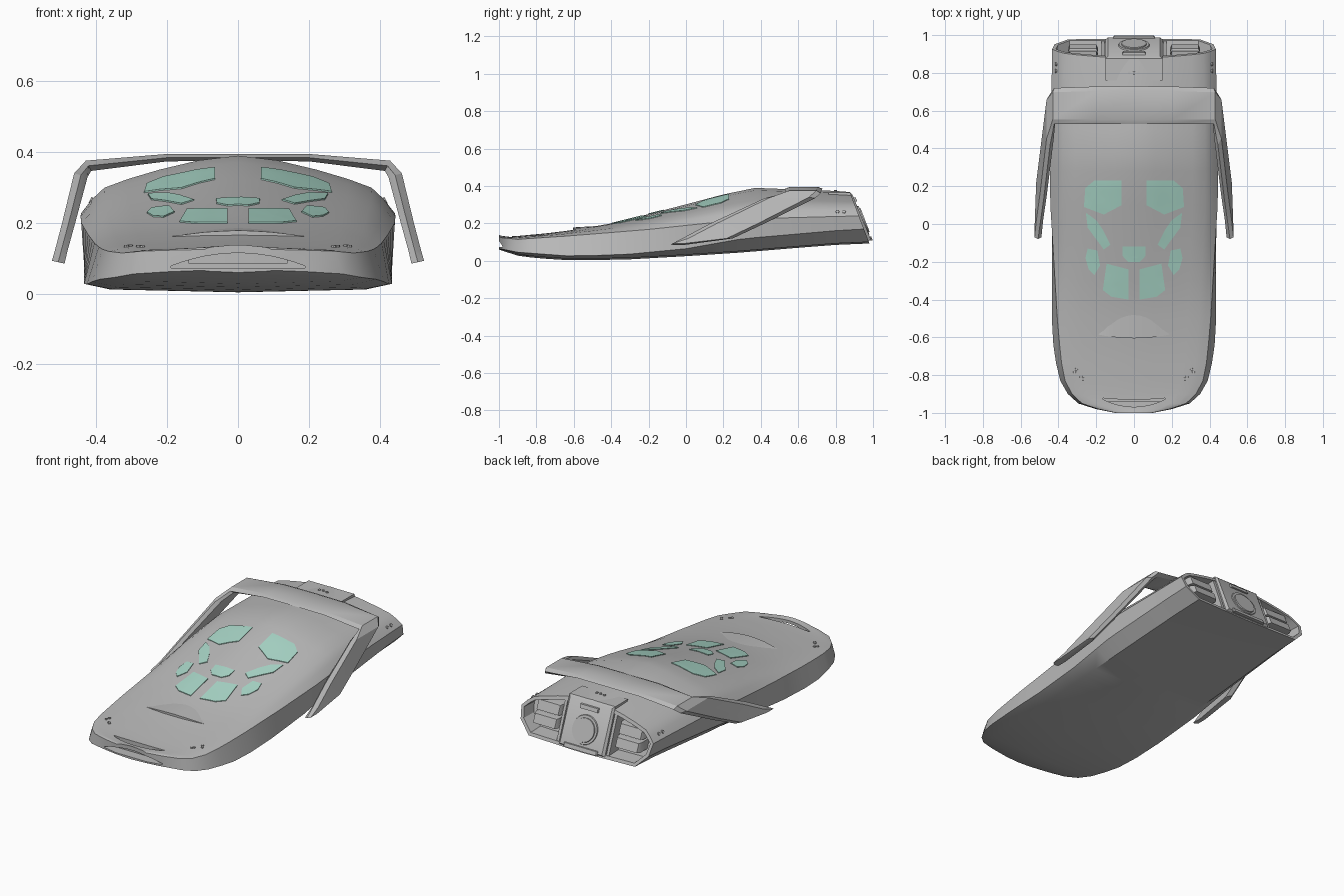
import bpy, bmesh, math
from mathutils import Vector
from mathutils.bvhtree import BVHTree

if "Cube" in bpy.data.objects:
    bpy.data.objects.remove(bpy.data.objects["Cube"])


def material(name, rgb):
    m = bpy.data.materials.new(name)
    m.diffuse_color = (*rgb, 1)
    m.use_nodes = True
    m.node_tree.nodes["Principled BSDF"].inputs["Base Color"].default_value = m.diffuse_color
    return m


GREY = material("hull grey", (0.49, 0.49, 0.49))
TEAL = material("window teal", (0.40, 0.68, 0.58))


def finish(name, bm, mat=GREY, angle=30):
    bmesh.ops.recalc_face_normals(bm, faces=bm.faces)
    me = bpy.data.meshes.new(name)
    bm.to_mesh(me)
    bm.free()
    ob = bpy.data.objects.new(name, me)
    bpy.context.collection.objects.link(ob)
    me.materials.append(mat)
    smooth(ob, angle)
    return ob


def smooth(ob, angle=30):
    bpy.ops.object.select_all(action='DESELECT')
    ob.select_set(True)
    bpy.context.view_layer.objects.active = ob
    bpy.ops.object.shade_smooth_by_angle(angle=math.radians(angle))


def loft(sections):
    """Skin closed rings of points; returns bmesh and the last cap."""
    bm = bmesh.new()
    rings = [[bm.verts.new(p) for p in s] for s in sections]
    n = len(rings[0])
    for a, b in zip(rings, rings[1:]):
        for i in range(n):
            j = (i + 1) % n
            bm.faces.new((a[i], a[j], b[j], b[i]))
    bm.faces.new(rings[0])
    return bm, bm.faces.new(rings[-1])


def lerp(table, y):
    for (a, u), (b, v) in zip(table, table[1:]):
        if y <= b:
            return u + (v - u) * max(0, (y - a) / (b - a))
    return table[-1][1]


def tail_y(z):  # slanted plane of the stern
    return 0.98 - (z - 0.095) * 0.38


# Hull: lengthwise curves for roof, rim, lower edge and keel
TOP = [(-1, .138), (-.97, .13), (-.9, .133), (-.74, .148), (-.6, .165), (-.4, .2), (-.2, .25),
       (0, .302), (.2, .355), (.37, .39), (.5, .385), (.72, .378), (.9, .368)]
RIM_Z = [(-1, .125), (-.9, .115), (-.6, .135), (-.2, .168), (.1, .2), (.35, .225), (.9, .24)]
LOW_X = [(-1, .1), (-.98, .2), (-.95, .295), (-.9, .35), (-.83, .39), (-.74, .412), (-.64, .427),
         (-.5, .435), (.3, .435), (.9, .42)]
RIM_IN = [(-1, .005), (-.95, .02), (-.6, .035), (-.35, .02), (.1, -.008), (.5, -.012), (.9, -.013)]
LOW_Z = [(-1, .066), (-.9, .046), (-.6, .024), (-.3, .036), (0, .065), (.3, .118), (.9, .17)]
KEEL = [(-1, .06), (-.9, .028), (-.8, .014), (-.6, .002), (-.3, .008), (0, .025), (.3, .045),
        (.6, .07), (.9, .093)]
ARCH = [(1, 0), (.93, .25), (.85, .45), (.7, .6), (.5, .76), (.25, .92)]


def section(y):
    t, rz, lx, lz, k = (lerp(c, y) for c in (TOP, RIM_Z, LOW_X, LOW_Z, KEEL))
    rx = lx - lerp(RIM_IN, y)
    half = [(lx * .83, k + min(.008, (lz - k) * .6)), (lx, lz)]
    half += [(rx * f, rz + (t - rz) * g) for f, g in ARCH]
    pts = [(0, k)] + half + [(0, t)] + [(-x, z) for x, z in reversed(half)]
    return [(x, tail_y(z) if y >= .9 else y, z) for x, z in pts]


bm, stern = loft([section(y) for y in (-1, -.98, -.95, -.9, -.83, -.74, -.64, -.5, -.4, -.3, -.2, -.1,
                                       0, .1, .2, .28, .37, .5, .65, .8, .9)])
bmesh.ops.recalc_face_normals(bm, faces=bm.faces)
tree = BVHTree.FromBMesh(bm)
# hollow out the stern behind a thin frame
bmesh.ops.inset_region(bm, faces=[stern], thickness=.02)
bmesh.ops.inset_region(bm, faces=[stern], thickness=.004)
bmesh.ops.translate(bm, verts=stern.verts, vec=(0, -.09, 0))
hull = finish("hull", bm)


def on_hull(x, y, lift=0.0):
    hit = tree.ray_cast(Vector((x, y, 2)), Vector((0, 0, -1)))[0]
    return Vector((x, y, hit.z + lift))


# Nose scoop: crescent slot on top and arched mouth in front
def cut(sections):
    c = finish("cutter", loft(sections)[0])
    c.hide_render = True
    m = hull.modifiers.new("cut", 'BOOLEAN')
    m.operation, m.solver, m.object = 'DIFFERENCE', 'EXACT', c
    bpy.context.view_layer.objects.active = hull
    bpy.ops.object.modifier_apply(modifier="cut")
    bpy.data.objects.remove(c)


arc = [i / 6 - 1 for i in range(13)]
crescent = [(.165 * s, -.928 - .04 * (1 - s * s)) for s in arc] + \
           [(.165 * s, -.922 - .008 * (1 - s * s)) for s in reversed(arc)]
mouth = [(.19 * s, .078 + .037 * (1 - s * s)) for s in arc] + [(.19, .073), (-.19, .073)]
cut([[(x, y, z) for x, y in crescent] for z in (.085, .25)])
cut([[(x, y, z) for x, z in mouth] for y in (-1.1, -.94)])
smooth(hull)

# Windows: thin plates that follow the roof
WINDOWS = {
    "upper_window": [(.065, .23), (.21, .23), (.258, .19), (.265, .09), (.16, .05), (.065, .1)],
    "side_window": [(.255, .06), (.245, -.02), (.16, -.135), (.125, -.11), (.165, -.03), (.2, .02)],
    "corner_window": [(.195, -.14), (.245, -.13), (.257, -.18), (.24, -.24), (.21, -.27), (.18, -.22)],
    "lower_window": [(.03, -.24), (.145, -.21), (.165, -.35), (.12, -.385), (.03, -.4)],
    "centre_window": [(-.062, -.12), (.062, -.12), (.06, -.17), (.03, -.202), (-.03, -.202), (-.06, -.17)],
}
for name, poly in WINDOWS.items():
    for side in ((1,) if name.startswith("centre") else (1, -1)):
        bm = bmesh.new()
        bm.faces.new([bm.verts.new((x * side, y, 0)) for x, y in poly])
        bmesh.ops.triangulate(bm, faces=bm.faces)
        bmesh.ops.subdivide_edges(bm, edges=bm.edges, cuts=4, use_grid_fill=True)
        for v in bm.verts:
            v.co = on_hull(v.co.x, v.co.y, .004)
        rim = bmesh.ops.extrude_face_region(bm, geom=bm.faces[:])["geom"]
        for v in rim:
            if isinstance(v, bmesh.types.BMVert):
                v.co.z -= .008
        finish(name, bm, TEAL)

# Brow: low hood across the foredeck
bm = bmesh.new()
rows = []
for back, lift in ((0, -.004), (0, 1), (.14, -.002)):
    rows.append([bm.verts.new(on_hull(.19 * s, -.605 + .02 * s * s + back * (1 - s * s),
                                      lift if lift < 1 else .013 * (1 - s * s))) for s in arc])
for a, b in zip(rows, rows[1:]):
    for i in range(len(arc) - 1):
        bm.faces.new((a[i], a[i + 1], b[i + 1], b[i]))
finish("brow_hood", bm)

# Wing: crossbar over the roof with swept legs (outer x,z, inner x,z, front y, back y)
WING = [(0, .395, 0, .376, .53, .73), (.2, .395, .2, .374, .53, .728), (.43, .376, .415, .347, .53, .72),
        (.463, .34, .425, .33, .42, .69), (.497, .2, .46, .2, .13, .42),
        (.518, .12, .482, .12, -.02, .25), (.526, .093, .49, .085, -.08, .0)]


def wing_ring(ox, oz, ix, iz, y0, y1, s):
    mx, mz, d = (ox + ix) / 2, (oz + iz) / 2, (y1 - y0) * .12
    return [(s * x, y, z) for x, y, z in (
        (mx, y0, mz), (ox, y0 + d, oz), (ox, y1 - d, oz), (mx, y1, mz), (ix, y1 - d, iz), (ix, y0 + d, iz))]


finish("wing", loft([wing_ring(*w, -1) for w in reversed(WING[1:])] +
                    [wing_ring(*w, 1) for w in WING])[0], angle=25)


# Stern machinery, all parallel to the slanted stern plane
def slab(name, x0, x1, z0, z1, out, depth, taper=0.0, bevel=.006):
    c = (x0 + x1) / 2
    ring = lambda o, k: [(c + (x - c) * k, tail_y(z) + o, (z0 + z1) / 2 + (z - (z0 + z1) / 2) * k)
                         for x, z in ((x0, z0), (x1, z0), (x1, z1), (x0, z1))]
    bm = loft([ring(out - depth, 1), ring(out - bevel, 1), ring(out, 1 - taper)])[0]
    return finish(name, bm)


def disc(name, loc, normal, r, h, mat=GREY, sides=32):
    bm = bmesh.new()
    bmesh.ops.create_cone(bm, cap_ends=True, segments=sides, radius1=r, radius2=r * .94, depth=h)
    rot = Vector(normal).to_track_quat('Z', 'Y').to_matrix()
    bmesh.ops.rotate(bm, verts=bm.verts, matrix=rot)
    bmesh.ops.translate(bm, verts=bm.verts, vec=loc)
    return finish(name, bm, mat)


slab("stern_door_block", -.15, .15, .105, .366, .012, .13, .08, .012)
slab("stern_sill", -.11, .11, .108, .13, .024, .05, .05)
slab("stern_slot", -.06, .06, .318, .34, .02, .03, .05)
N = (0, 1, .38)
disc("stern_hatch_ring", (0, tail_y(.215) + .012, .215), N, .085, .012)
disc("stern_hatch", (0, tail_y(.215) + .016, .215), N, .07, .016)
for s in (1, -1):
    a, b = sorted((s * .19, s * .35))
    slab("engine_upper", a, b, .232, .29, -.012, .09, .12, .02)
    slab("engine_lower", a, b, .165, .22, -.004, .09, .12, .02)
    a, b = sorted((s * .155, s * .172))
    slab("engine_divider", a, b, .115, .34, -.004, .09)
    # small thruster dots at bow and stern corners
    for x, y in ((.305, -.77), (.315, -.785), (.28, -.81), (.27, -.82)):
        disc("bow_thruster", on_hull(s * x, y, .001), (0, 0, 1), .008, .008, GREY, 8)
    for y in (.81, .845):
        disc("stern_thruster", on_hull(s * .413, y), (s, 0, .5), .01, .012, GREY, 8)
for x in (-.025, 0, .025):
    disc("roof_vent", on_hull(x, .8, .001), (0, 0, 1), .008, .008, GREY, 8)
